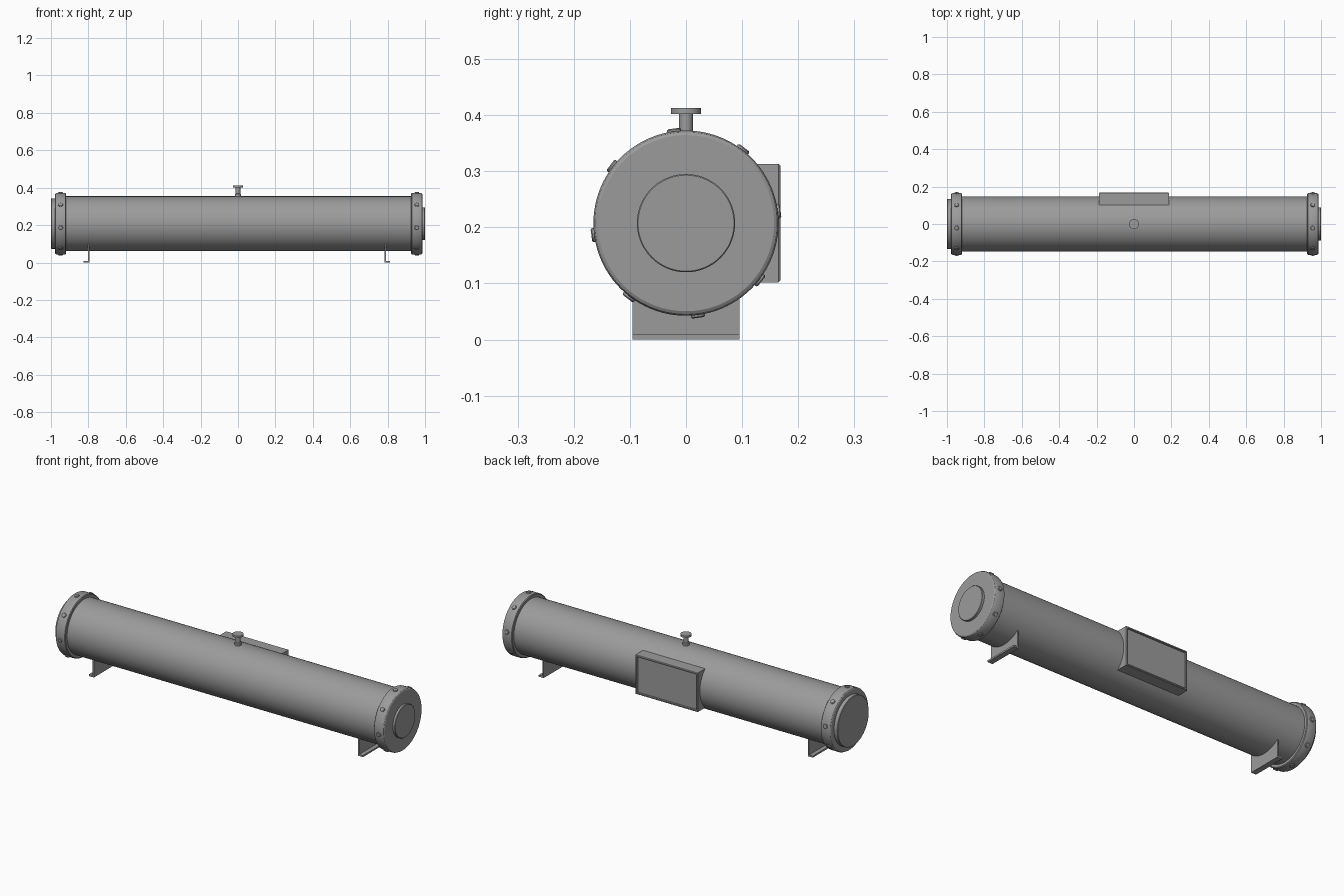
import bpy, bmesh, math
from mathutils import Matrix, Vector

cube = bpy.data.objects.get("Cube")
if cube:
    bpy.data.objects.remove(cube, do_unlink=True)

AXIS_Z = 0.2075   # height of the vessel axis
SHELL_R = 0.147
CAP_R = 0.165

steel = bpy.data.materials.new("grey_steel")
steel.use_nodes = True
GREY = (0.33, 0.33, 0.33, 1)
steel.diffuse_color = GREY
steel.node_tree.nodes["Principled BSDF"].inputs["Base Color"].default_value = GREY


def finish(bm, name, smooth=True):
    bmesh.ops.recalc_face_normals(bm, faces=bm.faces)
    mesh = bpy.data.meshes.new(name)
    bm.to_mesh(mesh)
    bm.free()
    mesh.materials.append(steel)
    obj = bpy.data.objects.new(name, mesh)
    bpy.context.collection.objects.link(obj)
    if smooth:
        bpy.ops.object.select_all(action="DESELECT")
        obj.select_set(True)
        bpy.context.view_layer.objects.active = obj
        bpy.ops.object.shade_smooth_by_angle(angle=math.radians(30))
    return obj


def lathe(name, profile, matrix, sides=96):
    """Spin (radius, height) points about local z, closing both ends."""
    bm = bmesh.new()
    rings = []
    for r, h in profile:
        angles = [math.tau * i / sides for i in range(sides)]
        rings.append([bm.verts.new((r * math.cos(a), r * math.sin(a), h)) for a in angles])
    for low, high in zip(rings, rings[1:]):
        for i in range(sides):
            j = (i + 1) % sides
            bm.faces.new((low[i], low[j], high[j], high[i]))
    bm.faces.new(rings[0])
    bm.faces.new(rings[-1])
    bm.transform(matrix)
    return finish(bm, name)


def box(bm, low, high):
    low, high = Vector(low), Vector(high)
    size = Matrix.Diagonal((*(high - low), 1))
    return bmesh.ops.create_cube(bm, size=1, matrix=Matrix.Translation((low + high) / 2) @ size)


# Long shell, lying along x
along_x = Matrix.Translation((0, 0, AXIS_Z)) @ Matrix.Rotation(math.pi / 2, 4, "Y")
lathe("shell", [(SHELL_R, -0.95), (SHELL_R, 0.95)], along_x)

# End caps with rounded rims, end discs and radial bolts
BOLT = [(0.0125, -0.012), (0.0125, 0.003), (0.010, 0.005)]
for side, inner, outer, disc_r in (("left", 0.926, 0.987, 0.0875), ("right", -0.919, -0.979, 0.134)):
    s = 1 if outer > 0 else -1
    rim = [(CAP_R - 0.005, inner), (CAP_R - 0.001, inner + s * 0.003), (CAP_R, inner + s * 0.007),
           (CAP_R, outer - s * 0.009), (CAP_R - 0.003, outer - s * 0.003), (CAP_R - 0.008, outer)]
    lathe(side + "_end_cap", rim, along_x)
    lathe(side + "_end_disc", [(disc_r, outer - s * 0.01), (disc_r, s * 0.998), (disc_r - 0.002, s)], along_x)
    bolt_x = (inner + outer) / 2
    for k in range(8):
        turn = Matrix.Rotation(math.radians(7.3 + 45 * k), 4, "X")
        place = (Matrix.Translation((bolt_x, 0, AXIS_Z)) @ turn
                 @ Matrix.Translation((0, CAP_R, 0)) @ Matrix.Rotation(-math.pi / 2, 4, "X"))
        lathe(f"{side}_cap_bolt_{k + 1}", BOLT, place, 24)

# Nozzle on top: collar, stem and flange
nozzle = [(0.017, 0.345), (0.017, 0.366), (0.0125, 0.369), (0.0125, 0.402),
          (0.027, 0.402), (0.027, 0.413)]
lathe("top_nozzle", nozzle, Matrix.Identity(4), 48)

# Junction box on the back, with a recessed panel inside a thin rim
bm = bmesh.new()
box(bm, (-0.186, 0.06, 0.102), (0.186, 0.168, 0.313))
back = max(bm.faces, key=lambda f: f.calc_center_median().y)
bmesh.ops.bevel(bm, geom=list(back.edges), offset=0.003, segments=1, affect="EDGES")
back = max(bm.faces, key=lambda f: f.calc_center_median().y)
bmesh.ops.inset_region(bm, faces=[back], thickness=0.008)
pushed = bmesh.ops.extrude_face_region(bm, geom=[back])["geom"]
moved = [v for v in pushed if isinstance(v, bmesh.types.BMVert)]
bmesh.ops.translate(bm, verts=moved, vec=(0, -0.01, 0))
if back.is_valid:
    bmesh.ops.delete(bm, geom=[back], context="FACES_ONLY")
finish(bm, "back_box", smooth=False)

# Angle-section feet, toes pointing outwards
for side, s, x in (("left", 1, 0.784), ("right", -1, -0.795)):
    bm = bmesh.new()
    profile = [(0, 0), (0.03, 0), (0.03, 0.009), (0.008, 0.009), (0.008, 0.1), (0, 0.1)]
    face = bm.faces.new([bm.verts.new((x + s * px, -0.0955, pz)) for px, pz in profile])
    ext = bmesh.ops.extrude_face_region(bm, geom=[face])["geom"]
    bmesh.ops.translate(bm, verts=[v for v in ext if isinstance(v, bmesh.types.BMVert)], vec=(0, 0.191, 0))
    finish(bm, side + "_foot", smooth=False)
